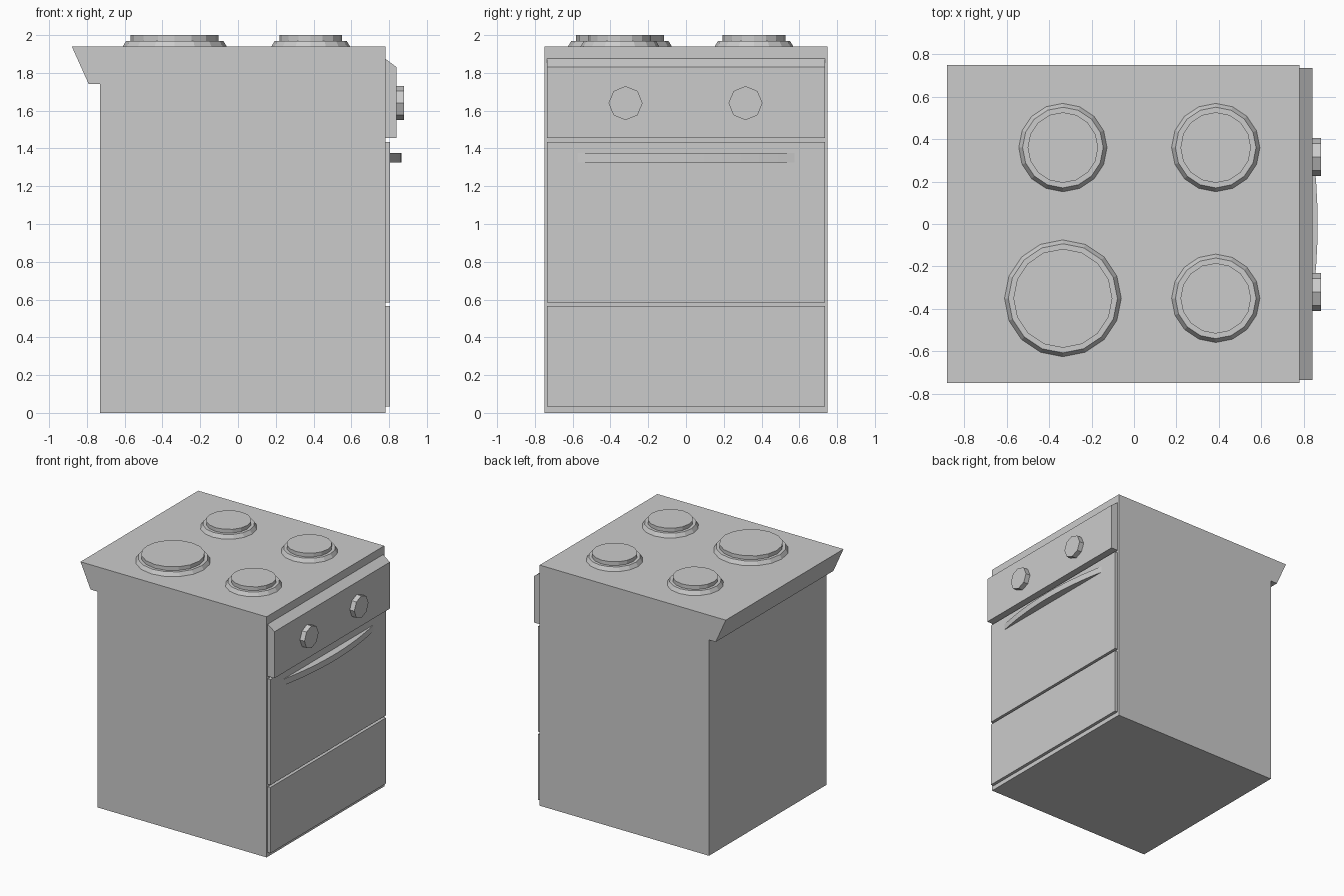
import bpy, bmesh
from mathutils import Matrix, Vector

cube = bpy.data.objects.get("Cube")
if cube:
    bpy.data.objects.remove(cube)

grey = bpy.data.materials.new("light_grey")
grey.use_nodes = True
colour = (0.6, 0.6, 0.6, 1)
grey.diffuse_color = colour
grey.node_tree.nodes["Principled BSDF"].inputs["Base Color"].default_value = colour


def finish(name, bm):
    bmesh.ops.recalc_face_normals(bm, faces=bm.faces)
    mesh = bpy.data.meshes.new(name)
    bm.to_mesh(mesh)
    bm.free()
    mesh.materials.append(grey)
    obj = bpy.data.objects.new(name, mesh)
    bpy.context.collection.objects.link(obj)
    return obj


def extrude(name, points, offset):
    """Closed solid made by sweeping a flat outline along an offset."""
    bm = bmesh.new()
    face = bm.faces.new([bm.verts.new(p) for p in points])
    result = bmesh.ops.extrude_face_region(bm, geom=[face], use_keep_orig=True)
    moved = [v for v in result["geom"] if isinstance(v, bmesh.types.BMVert)]
    bmesh.ops.translate(bm, verts=moved, vec=Vector(offset))
    return finish(name, bm)


def side_profile(name, outline, half_width):
    """Sweep an x-z outline across the width of the cooker."""
    points = [(x, -half_width, z) for x, z in outline]
    return extrude(name, points, (0, 2 * half_width, 0))


def disc(name, sides, r1, r2, depth, matrix):
    bm = bmesh.new()
    bmesh.ops.create_cone(bm, cap_ends=True, segments=sides, radius1=r1,
                          radius2=r2, depth=depth, matrix=matrix)
    return finish(name, bm)


# Cabinet with the overhanging rear lip
FRONT = 0.78
side_profile("cabinet", [(-0.73, 0), (FRONT, 0), (FRONT, 1.94), (-0.88, 1.94),
                         (-0.79, 1.74), (-0.73, 1.74)], 0.75)

# Front panels
side_profile("control_panel", [(FRONT, 1.455), (0.84, 1.455), (0.84, 1.83),
                               (FRONT, 1.875)], 0.735)
for name, low, high in (("oven_door", 0.585, 1.435), ("drawer", 0.035, 0.565)):
    side_profile(name, [(FRONT, low), (0.805, low), (0.805, high), (FRONT, high)], 0.735)

# Bowed door handle
steps, reach = 12, 0.58
bow = []
for i in range(steps + 1):
    t = 2 * i / steps - 1
    bow.append((0.804 + 0.061 * (1 - t * t), t * reach, 1.325))
extrude("door_handle", bow, (0, 0, 0.05))

# Octagonal knobs facing forward
for side, y in (("right", -0.32), ("left", 0.315)):
    turn = Matrix.Translation((0.86, y, 1.64)) @ Matrix.Rotation(1.5708, 4, "Y")
    disc(side + "_knob", 8, 0.09, 0.09, 0.04, turn)

# Hotplates: tapered rim with a raised plate
hotplates = (("large", -0.335, -0.35, 0.275), ("rear", -0.335, 0.36, 0.208),
             ("front_left", 0.385, 0.36, 0.208), ("front_right", 0.385, -0.35, 0.208))
for name, x, y, radius in hotplates:
    disc(name + "_hotplate_rim", 16, radius, radius - 0.018, 0.03,
         Matrix.Translation((x, y, 1.955)))
    plate = radius - 0.042
    disc(name + "_hotplate", 16, plate, plate, 0.03, Matrix.Translation((x, y, 1.985)))
